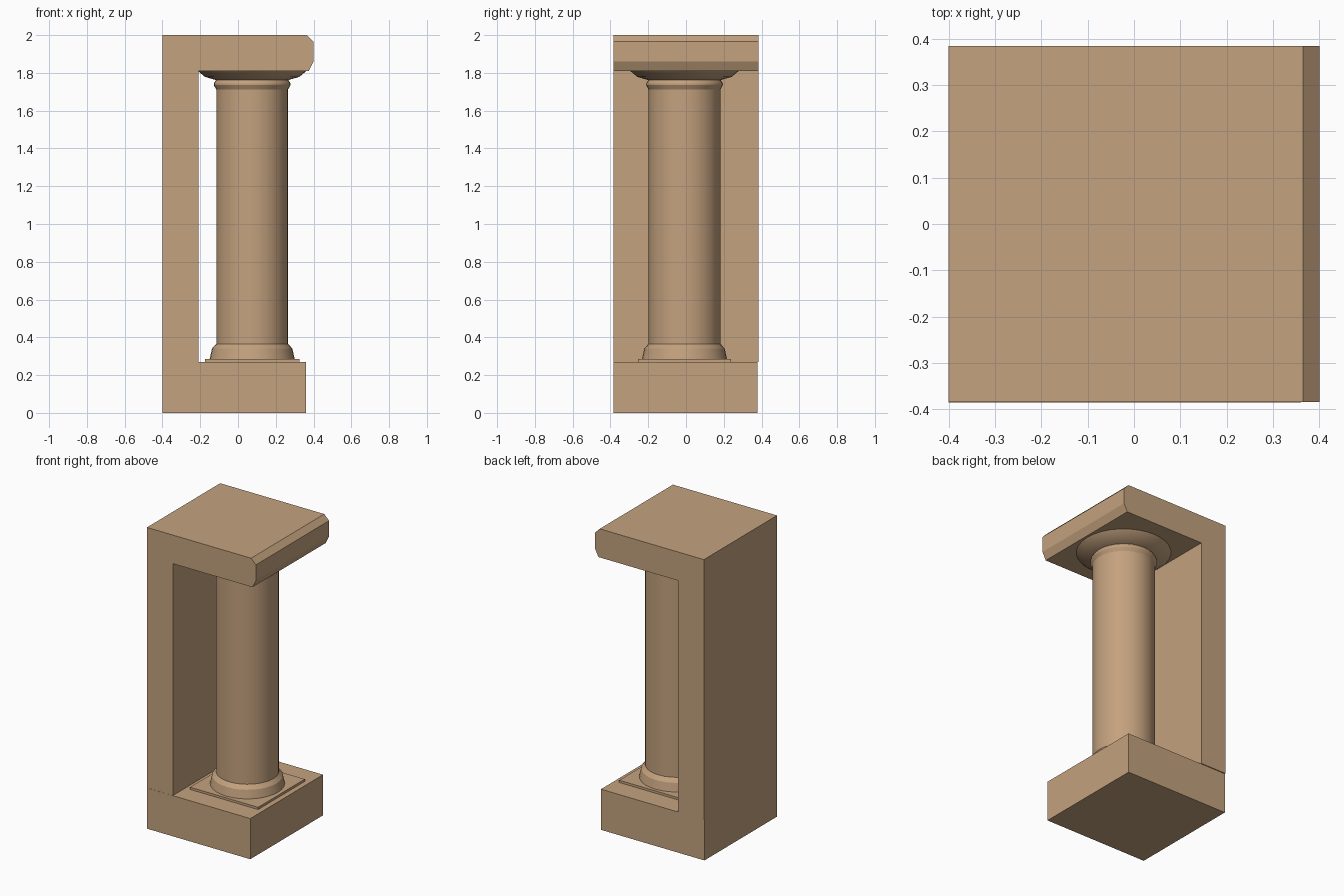
import bpy, bmesh, math

if "Cube" in bpy.data.objects:
    bpy.data.objects.remove(bpy.data.objects["Cube"])

stone = bpy.data.materials.new("tan stone")
stone.diffuse_color = (0.55, 0.36, 0.21, 1)
stone.use_nodes = True
stone.node_tree.nodes["Principled BSDF"].inputs["Base Color"].default_value = stone.diffuse_color


def make(name, bm):
    bmesh.ops.recalc_face_normals(bm, faces=bm.faces)
    me = bpy.data.meshes.new(name)
    bm.to_mesh(me)
    bm.free()
    me.materials.append(stone)
    ob = bpy.data.objects.new(name, me)
    bpy.context.collection.objects.link(ob)
    return ob


def extrude_profile(name, pts, y0, y1):
    """Extrude an x-z outline along y."""
    bm = bmesh.new()
    face = bm.faces.new([bm.verts.new((x, y0, z)) for x, z in pts])
    ext = bmesh.ops.extrude_face_region(bm, geom=[face])["geom"]
    bmesh.ops.translate(bm, vec=(0, y1 - y0, 0),
                        verts=[v for v in ext if isinstance(v, bmesh.types.BMVert)])
    return make(name, bm)


def box(name, x0, x1, y0, y1, z0, z1):
    return extrude_profile(name, [(x0, z0), (x1, z0), (x1, z1), (x0, z1)], y0, y1)


def lathe(name, profile, cx, cy, sides=32):
    """Stack rings of (radius, z) and cap both ends."""
    bm = bmesh.new()
    rings = [[bm.verts.new((cx + r * math.cos(2 * math.pi * i / sides),
                            cy + r * math.sin(2 * math.pi * i / sides), z))
              for i in range(sides)] for r, z in profile]
    for a, b in zip(rings, rings[1:]):
        for i in range(sides):
            j = (i + 1) % sides
            bm.faces.new((a[i], a[j], b[j], b[i]))
    bm.faces.new(rings[0])
    bm.faces.new(rings[-1])
    ob = make(name, bm)
    bpy.ops.object.select_all(action='DESELECT')
    ob.select_set(True)
    bpy.context.view_layer.objects.active = ob
    bpy.ops.object.shade_smooth_by_angle(angle=math.radians(25))
    return ob


# Square base block and rear wall slab
box("base_block", -0.40, 0.36, -0.385, 0.378, 0, 0.27)
box("rear_wall", -0.40, -0.21, -0.384, 0.384, 0.27, 1.81)

# Top slab with chamfered leading edge
extrude_profile("top_slab", [(-0.40, 1.81), (0.375, 1.81), (0.40, 1.86),
                             (0.40, 1.965), (0.365, 2.0), (-0.40, 2.0)],
                -0.384, 0.384)

# Column: plinth, moulded foot, shaft, neck ring and flared capital
cx, cy = 0.075, -0.008
box("column_plinth", cx - 0.25, cx + 0.25, cy - 0.245, cy + 0.245, 0.27, 0.285)
lathe("column_foot", [(0.225, 0.285), (0.213, 0.34), (0.19, 0.366)], cx, cy)
lathe("column_shaft", [(0.19, 0.366), (0.19, 1.712)], cx, cy)
lathe("column_capital", [(0.19, 1.712), (0.203, 1.735), (0.203, 1.745),
                         (0.192, 1.762), (0.25, 1.779), (0.287, 1.81)], cx, cy)
